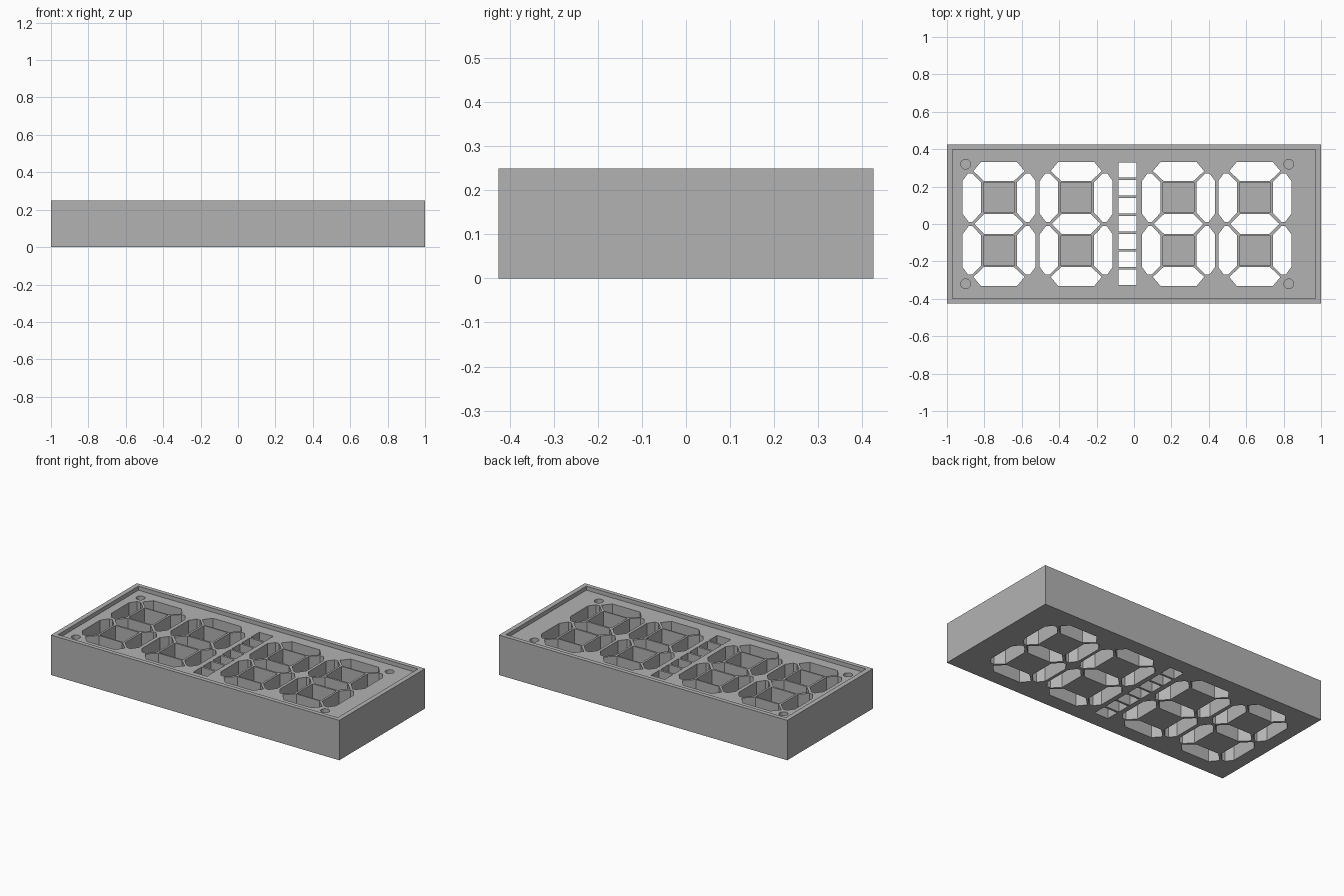
import bpy, bmesh, math

old = bpy.data.objects.get("Cube")
if old:
    bpy.data.objects.remove(old, do_unlink=True)

WIDTH, DEPTH, HEIGHT = 2.0, 0.85, 0.25
FLOOR = 0.225           # level of the recessed face
POCKET_BOTTOM = 0.04    # blind pockets and screw holes stop here

grey = bpy.data.materials.new("grey plastic")
grey.use_nodes = True
colour = (0.45, 0.45, 0.45, 1)
grey.diffuse_color = colour
grey.node_tree.nodes["Principled BSDF"].inputs["Base Color"].default_value = colour


def prism(bm, outline, low, high):
    """Closed prism over a flat outline."""
    base = bm.faces.new([bm.verts.new((x, y, low)) for x, y in outline])
    top = bmesh.ops.extrude_face_region(bm, geom=[base])["geom"]
    verts = [g for g in top if isinstance(g, bmesh.types.BMVert)]
    bmesh.ops.translate(bm, verts=verts, vec=(0, 0, high - low))


def rect(x0, x1, y0, y1):
    return [(x0, y0), (x1, y0), (x1, y1), (x0, y1)]


def make_object(name, bm):
    bmesh.ops.recalc_face_normals(bm, faces=bm.faces)
    mesh = bpy.data.meshes.new(name)
    bm.to_mesh(mesh)
    bm.free()
    mesh.materials.append(grey)
    obj = bpy.data.objects.new(name, mesh)
    bpy.context.scene.collection.objects.link(obj)
    return obj


def cut(target, bm):
    """Subtract a cutter mesh and discard it."""
    cutter = make_object("cutter", bm)
    cutter.hide_render = True
    mod = target.modifiers.new("cut", "BOOLEAN")
    mod.operation, mod.solver, mod.object = "DIFFERENCE", "EXACT", cutter
    bpy.context.view_layer.objects.active = target
    bpy.ops.object.modifier_apply(modifier=mod.name)
    bpy.data.objects.remove(cutter, do_unlink=True)


# Solid housing with a shallow recess behind a thin rim
bm = bmesh.new()
prism(bm, rect(-WIDTH / 2, WIDTH / 2, -DEPTH / 2, DEPTH / 2), 0, HEIGHT)
housing = make_object("display_housing", bm)
bm = bmesh.new()
prism(bm, rect(-0.97, 0.97, -0.398, 0.398), FLOOR, HEIGHT + 0.1)
cut(housing, bm)

# Segment outlines of one digit, relative to its centre
side = [(0.195, 0.055), (0.162, 0.011), (0.142, 0.011), (0.096, 0.06),
        (0.096, 0.224), (0.142, 0.270), (0.166, 0.270), (0.195, 0.230)]
end = [(0.137, 0.283), (0.096, 0.332), (-0.096, 0.332),
       (-0.137, 0.283), (-0.080, 0.230), (0.080, 0.230)]
middle = [(0.132, 0), (0.078, 0.053), (-0.078, 0.053),
          (-0.132, 0), (-0.078, -0.053), (0.078, -0.053)]

bm = bmesh.new()
for cx in (-0.722, -0.309, 0.238, 0.646):
    def place(outline, sx, sy, low):
        prism(bm, [(cx + sx * x, sy * y) for x, y in outline], low, HEIGHT + 0.1)

    # Through-cut light segments
    place(middle, 1, 1, -0.1)
    for sy in (1, -1):
        place(end, 1, sy, -0.1)
        for sx in (1, -1):
            place(side, sx, sy, -0.1)
        # Blind square pockets inside each loop
        place(rect(-0.083, 0.083, 0.065, 0.222), 1, sy, POCKET_BOTTOM)

# Separator column of seven through-cut cells
for i in range(-3, 4):
    cy = 0.002 + i * 0.0955
    prism(bm, rect(-0.083, 0.013, cy - 0.041, cy + 0.041), -0.1, HEIGHT + 0.1)

# Blind screw holes in the corners
for hx in (-0.90, 0.828):
    for hy in (-0.32, 0.32):
        ring = [(hx + 0.026 * math.cos(a), hy + 0.026 * math.sin(a))
                for a in (math.tau * k / 32 for k in range(32))]
        prism(bm, ring, POCKET_BOTTOM, HEIGHT + 0.1)
cut(housing, bm)
